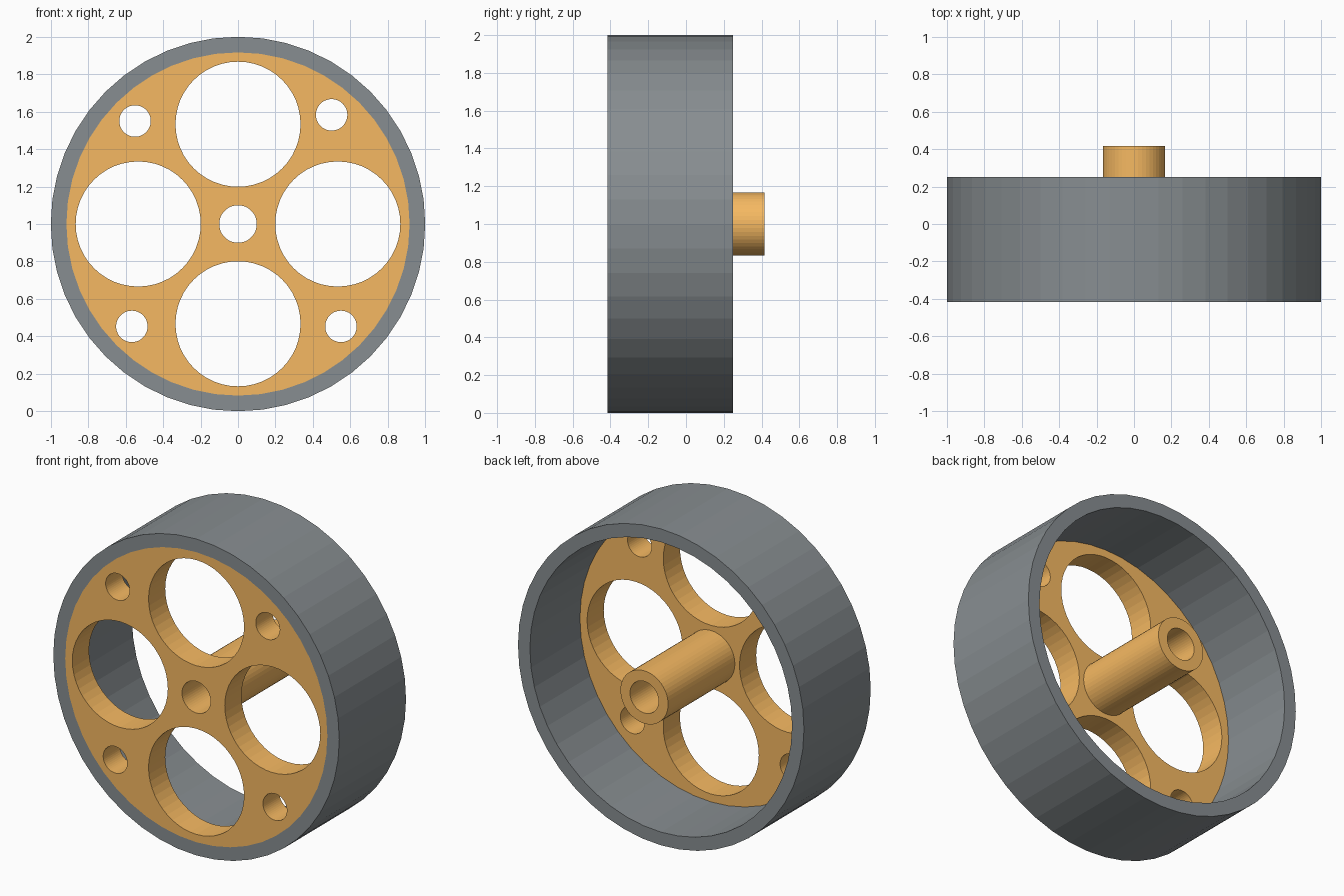
import bpy, bmesh
from math import cos, sin, pi

if "Cube" in bpy.data.objects:
    bpy.data.objects.remove(bpy.data.objects["Cube"])

U = 1 / 12            # design unit: wheel radius is 12 units
CZ = 1.0              # wheel axis height
FRONT, DISC_BACK, RIM_BACK, HUB_BACK = -5 * U, -3 * U, 3 * U, 5 * U


def material(name, rgb):
    m = bpy.data.materials.new(name)
    m.diffuse_color = (*rgb, 1)
    m.use_nodes = True
    m.node_tree.nodes["Principled BSDF"].inputs["Base Color"].default_value = m.diffuse_color
    return m


tan = material("tan", (0.92, 0.485, 0.122))
slate = material("slate", (0.245, 0.27, 0.283))


def finish(name, bm, mat=None):
    bmesh.ops.recalc_face_normals(bm, faces=bm.faces)
    me = bpy.data.meshes.new(name)
    bm.to_mesh(me)
    bm.free()
    ob = bpy.data.objects.new(name, me)
    bpy.context.collection.objects.link(ob)
    if mat:
        me.materials.append(mat)
    return ob


def ring(bm, x, z, r, y, n):
    return [bm.verts.new((x + r * cos(2 * pi * i / n), y, z + r * sin(2 * pi * i / n)))
            for i in range(n)]


def bridge(bm, a, b):
    n = len(a)
    for i in range(n):
        j = (i + 1) % n
        bm.faces.new((a[i], a[j], b[j], b[i]))


def tube(name, r_out, r_in, y0, y1, n, mat):
    bm = bmesh.new()
    loops = [ring(bm, 0, CZ, r, y, n)
             for r, y in ((r_out, y0), (r_out, y1), (r_in, y1), (r_in, y0))]
    for k in range(4):
        bridge(bm, loops[k], loops[(k + 1) % 4])
    return finish(name, bm, mat)


def rod(bm, x, z, r, y0, y1, n):
    a, b = ring(bm, x, z, r, y0, n), ring(bm, x, z, r, y1, n)
    bridge(bm, a, b)
    bm.faces.new(a)
    bm.faces.new(b)


# Rim and hub tubes
tube("rim", 1.0, 11 * U, FRONT, RIM_BACK, 48, slate)
tube("hub", 2 * U, 0.1, DISC_BACK, HUB_BACK, 48, tan)

# Wheel disc, flush with the front of the rim
bm = bmesh.new()
rod(bm, 0, CZ, 11 * U, FRONT, DISC_BACK, 48)
disc = finish("wheel_disc", bm, tan)

# Cutters: axle bore, four large openings, four small holes
bm = bmesh.new()
holes = [(0, 0, 0.1)]
holes += [(0.533 * x, 0.533 * z, 0.334) for x, z in ((1, 0), (0, 1), (-1, 0), (0, -1))]
holes += [(x, z, 0.084) for x, z in ((-0.55, 0.55), (0.50, 0.583), (-0.567, -0.547), (0.55, -0.547))]
for x, z, r in holes:
    rod(bm, x, CZ + z, r, FRONT - 0.1, DISC_BACK + 0.1, 48)
cutter = finish("hole_cutter", bm)
cutter.hide_render = True

mod = disc.modifiers.new("holes", 'BOOLEAN')
mod.object = cutter
mod.operation = 'DIFFERENCE'
mod.solver = 'EXACT'
bpy.context.view_layer.objects.active = disc
bpy.ops.object.modifier_apply(modifier=mod.name)
bpy.data.objects.remove(cutter)
